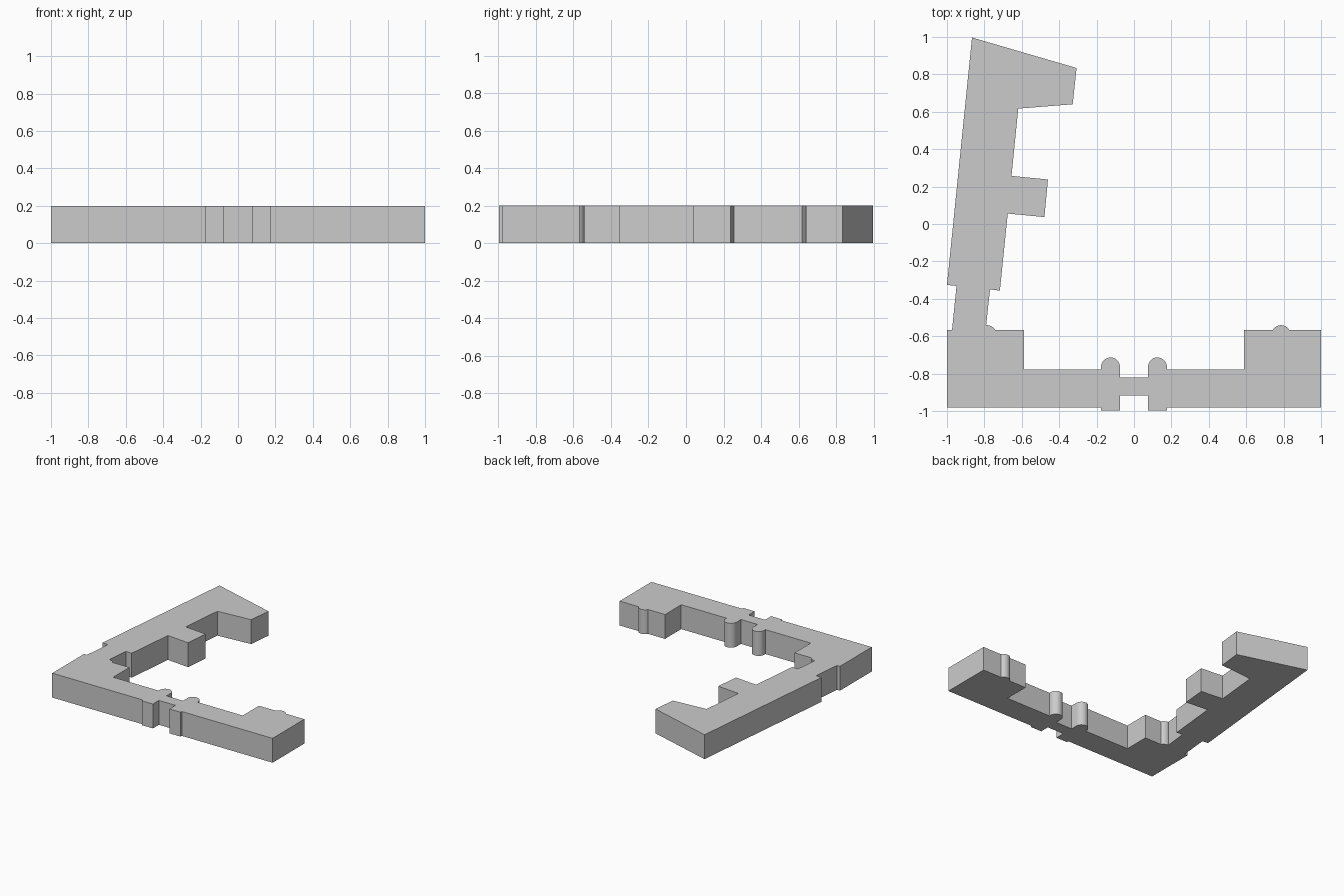
import bpy, bmesh
from math import radians, cos, sin

if "Cube" in bpy.data.objects:
    bpy.data.objects.remove(bpy.data.objects["Cube"])

HEIGHT = 0.2


def arc(cx, cy, r, a0, a1, n):
    angles = [radians(a0 + (a1 - a0) * i / n) for i in range(n + 1)]
    return [(cx + r * cos(a), cy + r * sin(a)) for a in angles]


def mirrored(pts):
    return [(-x, y) for x, y in reversed(pts)]


# Half of the front range, split at the round bay on the end pavilion
front_wall = [(0.075, -0.918), (0.075, -0.996), (0.176, -0.996),
              (0.176, -0.98), (1, -0.98), (1, -0.568)]
bay = arc(0.786, -0.591, 0.05, 27.5, 152.5, 14)
court_wall = [(0.588, -0.568), (0.588, -0.778), (0.176, -0.778)]
turret = arc(0.1255, -0.764, 0.0505, 0, 180, 20)
bridge = [(0.075, -0.82)]

# Long slanted wing, joined to the left pavilion part-way along its bay
left_bay = arc(-0.786, -0.591, 0.05, 27.5, 95, 8)
wing = [(-0.77, -0.35), (-0.717, -0.356), (-0.675, 0.056), (-0.479, 0.037),
        (-0.46, 0.238), (-0.655, 0.257), (-0.619, 0.617), (-0.328, 0.64),
        (-0.307, 0.834), (-0.866, 0.997), (-1, -0.326), (-0.949, -0.331),
        (-0.973, -0.568)]

outline = (front_wall + bay + court_wall + turret + bridge
           + mirrored(court_wall + turret + bridge)
           + left_bay + wing + mirrored(front_wall))

# Extrude the floor plan into the building block
bm = bmesh.new()
floor = bm.faces.new([bm.verts.new((x, y, 0)) for x, y in outline])
roof = bmesh.ops.extrude_face_region(bm, geom=[floor], use_keep_orig=True)
verts = [v for v in roof["geom"] if isinstance(v, bmesh.types.BMVert)]
bmesh.ops.translate(bm, verts=verts, vec=(0, 0, HEIGHT))
bmesh.ops.recalc_face_normals(bm, faces=bm.faces)
mesh = bpy.data.meshes.new("building_block")
bm.to_mesh(mesh)
bm.free()
building = bpy.data.objects.new("building_block", mesh)
bpy.context.collection.objects.link(building)

# Smooth the round bays and turrets, keep the corners sharp
bpy.context.view_layer.objects.active = building
building.select_set(True)
bpy.ops.object.shade_smooth_by_angle(angle=radians(25))
